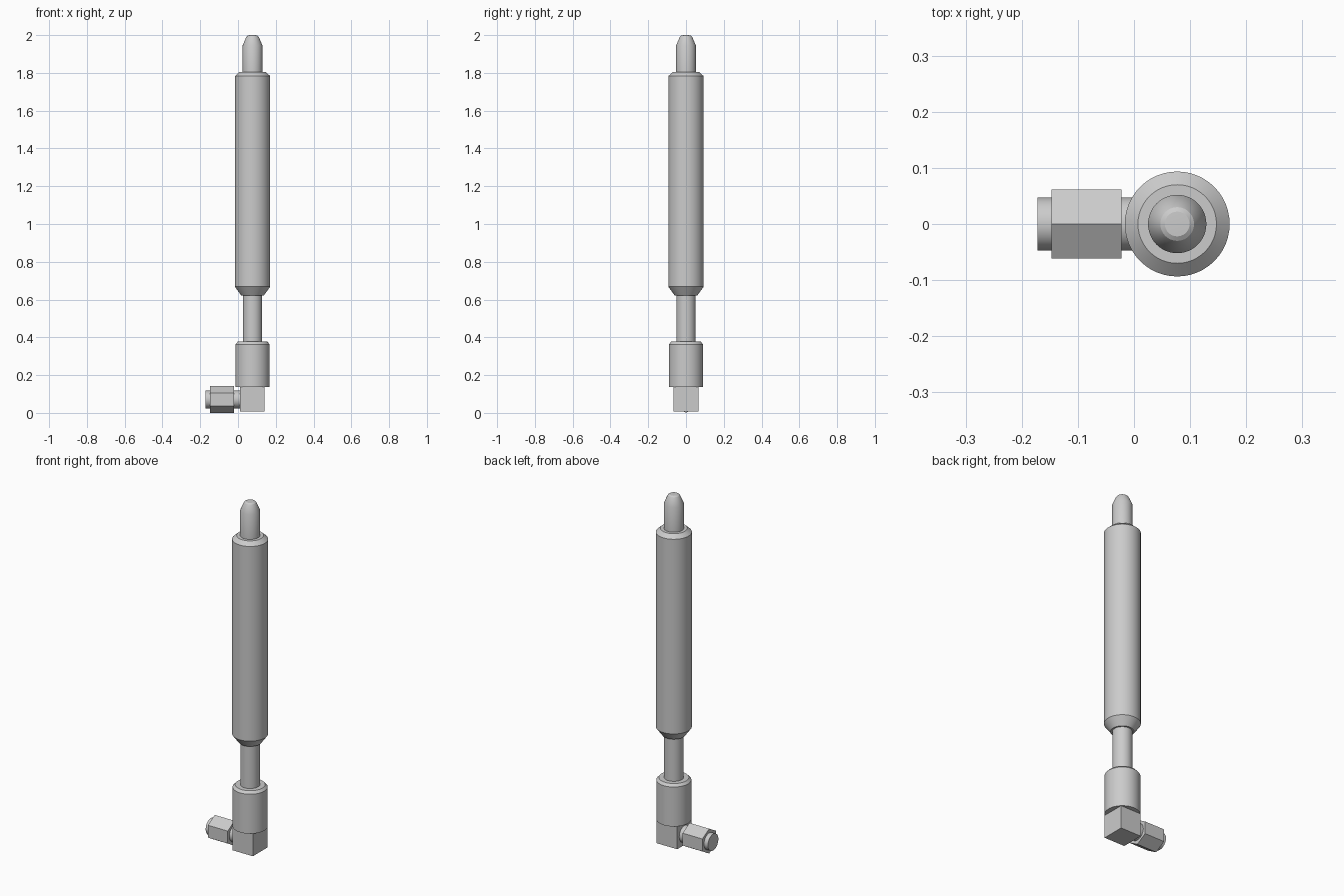
import bpy, bmesh
from math import pi, radians
from mathutils import Matrix, Vector

if "Cube" in bpy.data.objects:
    bpy.data.objects.remove(bpy.data.objects["Cube"])

AXIS_X = 0.077   # vertical mast axis
CONN_Z = 0.071   # horizontal connector axis


def finish(name, bm, smooth=True):
    bmesh.ops.remove_doubles(bm, verts=bm.verts, dist=1e-5)
    bmesh.ops.recalc_face_normals(bm, faces=bm.faces)
    mesh = bpy.data.meshes.new(name)
    bm.to_mesh(mesh)
    bm.free()
    ob = bpy.data.objects.new(name, mesh)
    bpy.context.collection.objects.link(ob)
    if smooth:
        bpy.ops.object.select_all(action='DESELECT')
        ob.select_set(True)
        bpy.context.view_layer.objects.active = ob
        bpy.ops.object.shade_smooth_by_angle(angle=radians(25))
    return ob


def lathe(name, profile, matrix, sides=48, smooth=True):
    """Revolve (radius, height) points around z, then place with matrix."""
    bm = bmesh.new()
    verts = [bm.verts.new((r, 0, h)) for r, h in profile]
    edges = [bm.edges.new(pair) for pair in zip(verts, verts[1:])]
    bmesh.ops.spin(bm, geom=verts + edges, axis=(0, 0, 1), cent=(0, 0, 0),
                   angle=2 * pi, steps=sides, use_duplicate=False)
    bmesh.ops.remove_doubles(bm, verts=bm.verts, dist=1e-5)
    bmesh.ops.transform(bm, matrix=matrix, verts=bm.verts)
    return finish(name, bm, smooth)


# Vertical parts, joined end to end along the mast
mast = Matrix.Translation((AXIS_X, 0, 0))
lathe("lower_collar", [(0, 0.137), (0.091, 0.137), (0.091, 0.363),
                       (0.078, 0.377), (0.051, 0.377)], mast)
lathe("neck", [(0.051, 0.377), (0.051, 0.622)], mast)
lathe("main_sleeve", [(0.051, 0.622), (0.06, 0.622), (0.0935, 0.668),
                      (0.0935, 1.783), (0.07, 1.804), (0.052, 1.804)], mast)
lathe("tip", [(0.052, 1.804), (0.052, 1.946), (0.035, 1.986),
              (0.03, 1.994), (0.022, 1.999), (0, 2.0)], mast)

# Square elbow block
bm = bmesh.new()
bmesh.ops.create_cube(bm, size=1, matrix=Matrix.Translation((0.075, 0, 0.072))
                      @ Matrix.Diagonal((0.13, 0.13, 0.13, 1)))
finish("elbow_block", bm, smooth=False)

# Horizontal connector: heights run along -x, a hexagon corner points up
side = Matrix.Translation((0, 0, CONN_Z)) @ Matrix.Rotation(-pi / 2, 4, 'Y')
lathe("connector_stub", [(0.047, -0.01), (0.047, 0.022)], side)
lathe("hex_nut", [(0.047, 0.022), (0.071, 0.022), (0.071, 0.147),
                  (0.047, 0.147)], side, sides=6, smooth=False)
lathe("connector_end", [(0.047, 0.147), (0.047, 0.172), (0, 0.172)], side)
